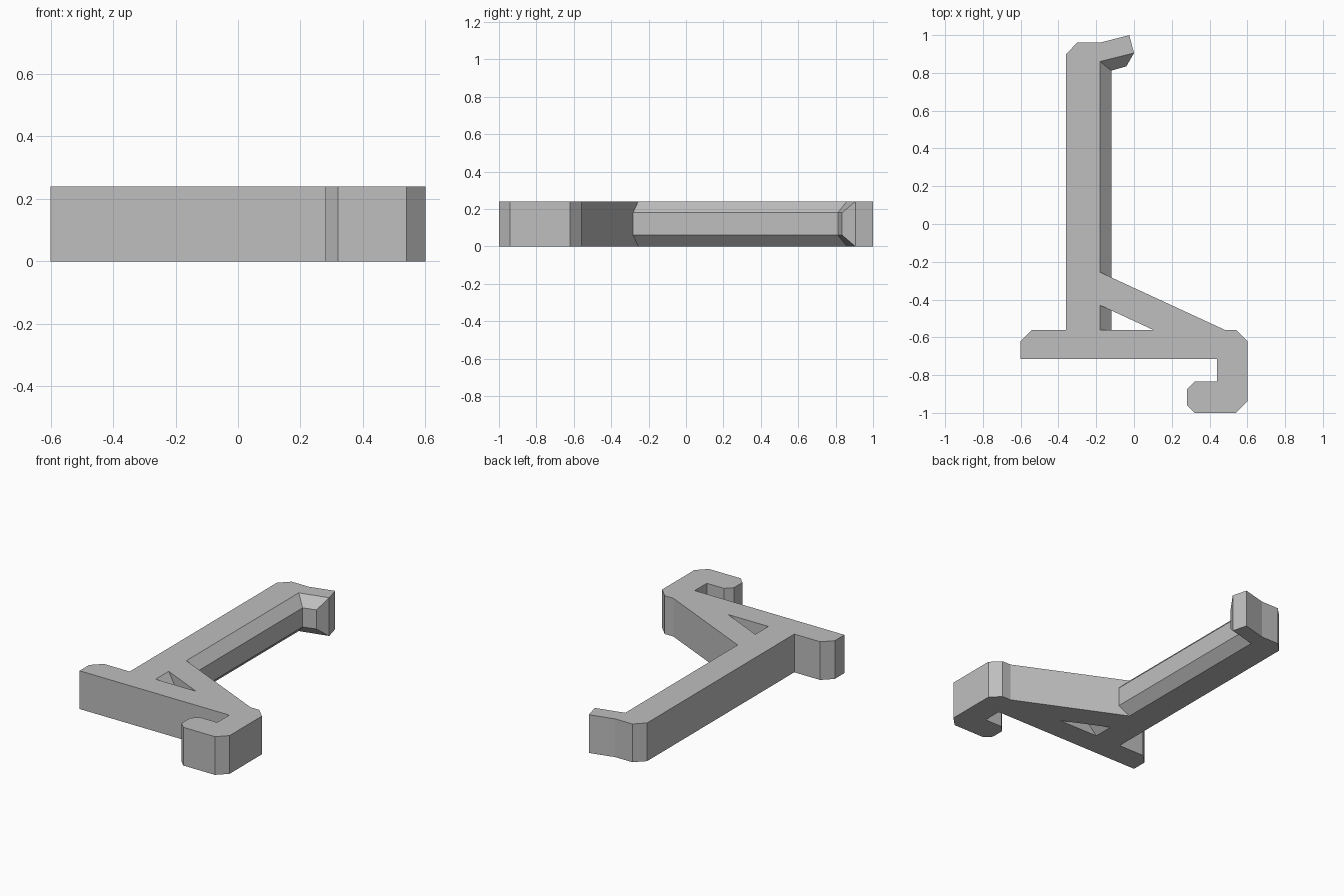
import bpy
import bmesh

HEIGHT = 0.24

cube = bpy.data.objects.get("Cube")
if cube:
    bpy.data.objects.remove(cube, do_unlink=True)

grey = bpy.data.materials.new("plain grey")
grey.use_nodes = True
colour = (0.52, 0.52, 0.52, 1)
grey.diffuse_color = colour
grey.node_tree.nodes["Principled BSDF"].inputs["Base Color"].default_value = colour


def add_loop(curve, points):
    """Closed straight-sided outline; an inner loop becomes a hole."""
    spline = curve.splines.new("POLY")
    spline.points.add(len(points) - 1)
    for target, (x, y) in zip(spline.points, points):
        target.co = (x, y, 0, 1)
    spline.use_cyclic_u = True


def finish(name, bm):
    bmesh.ops.recalc_face_normals(bm, faces=bm.faces)
    mesh = bpy.data.meshes.new(name)
    bm.to_mesh(mesh)
    bm.free()
    mesh.materials.append(grey)
    obj = bpy.data.objects.new(name, mesh)
    bpy.context.scene.collection.objects.link(obj)
    return obj


# Flat frame: foot bar, front hook, brace, long spine and back lip
foot_and_hook = [
    (-0.60, -0.715), (0.44, -0.715), (0.44, -0.835), (0.32, -0.835),
    (0.28, -0.875), (0.28, -0.96), (0.32, -1), (0.54, -1),
    (0.60, -0.94), (0.60, -0.62), (0.54, -0.56), (0.48, -0.56)]
spine_and_lip = [
    (-0.18, -0.255), (-0.18, 0.86), (0, 0.905), (-0.025, 1),
    (-0.18, 0.96), (-0.30, 0.96), (-0.36, 0.90), (-0.36, -0.56)]
foot_end = [(-0.54, -0.56), (-0.60, -0.62)]
brace_gap = [(-0.18, -0.43), (-0.18, -0.56), (0.10, -0.56)]

curve = bpy.data.curves.new("frame_outline", "CURVE")
curve.dimensions = "2D"
curve.fill_mode = "BOTH"
curve.extrude = HEIGHT / 2
add_loop(curve, foot_and_hook + spine_and_lip + foot_end)
add_loop(curve, brace_gap)
outline = bpy.data.objects.new("frame_outline", curve)
bpy.context.scene.collection.objects.link(outline)
bpy.context.view_layer.update()

bm = bmesh.new()
bm.from_mesh(outline.to_mesh())
outline.to_mesh_clear()
bpy.data.objects.remove(outline, do_unlink=True)
bmesh.ops.remove_doubles(bm, verts=bm.verts, dist=0.0005)
bmesh.ops.translate(bm, verts=bm.verts, vec=(0, 0, HEIGHT / 2))
for face in bm.faces:
    face.smooth = False
finish("frame", bm)

# Bevelled ridge along the spine, mitred round into the lip
bm = bmesh.new()
stations = [((-0.18, -0.60), (-0.12, -0.60)),
            ((-0.18, 0.86), (-0.12, 0.812)),
            ((0, 0.905), (-0.04, 0.835))]
rings = []
for base, crest in stations:
    section = [(base, 0), (crest, 0.06), (crest, HEIGHT - 0.06), (base, HEIGHT)]
    rings.append([bm.verts.new((x, y, z)) for (x, y), z in section])
for a, b in zip(rings, rings[1:]):
    for i in range(4):
        j = (i + 1) % 4
        bm.faces.new((a[i], a[j], b[j], b[i]))
bm.faces.new(rings[0])
bm.faces.new(rings[-1])
finish("bevelled_ridge", bm)
